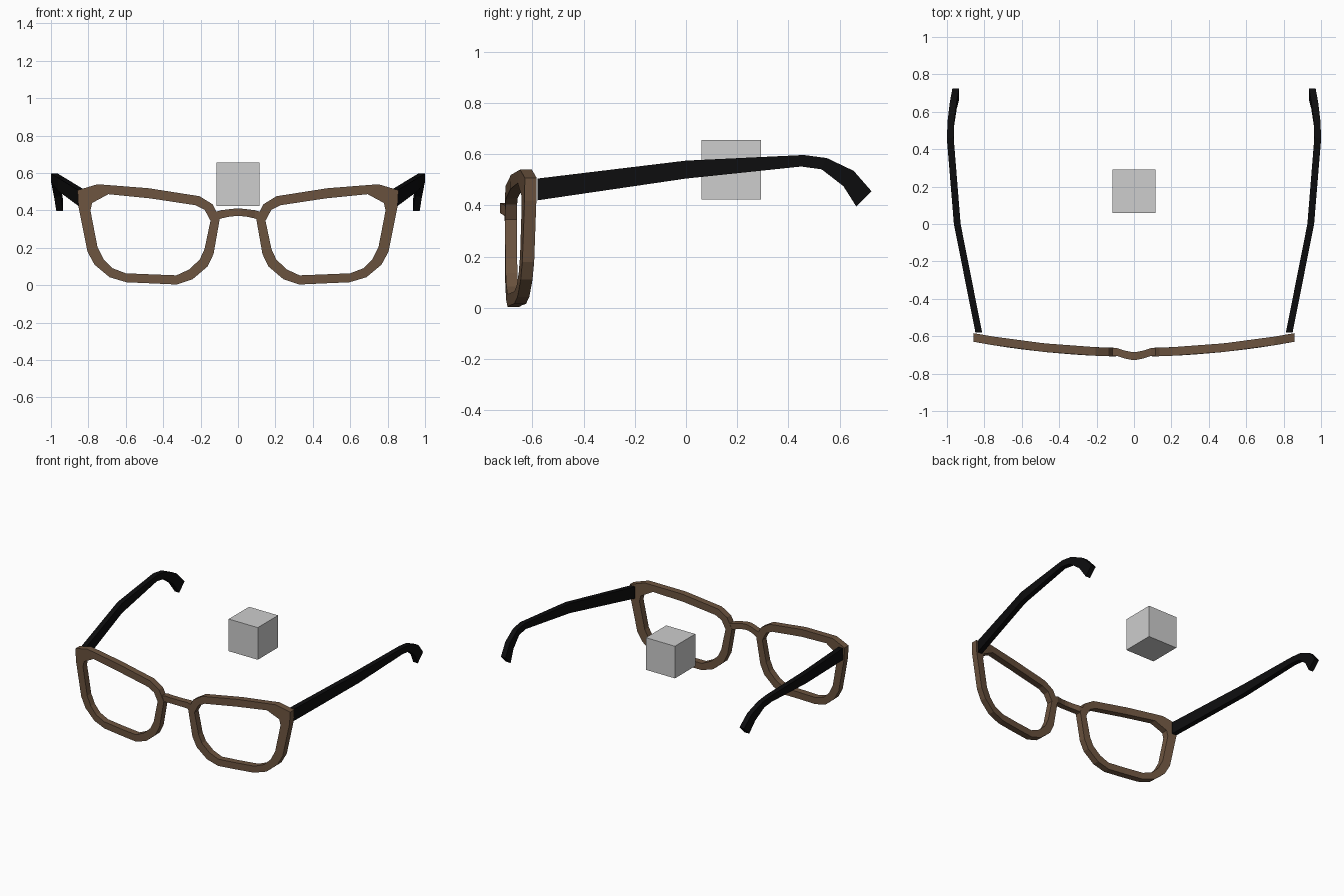
import bpy, bmesh

if "Cube" in bpy.data.objects:
    bpy.data.objects.remove(bpy.data.objects["Cube"])

def material(name, rgb):
    m = bpy.data.materials.new(name)
    m.diffuse_color = (*rgb, 1)
    m.use_nodes = True
    m.node_tree.nodes["Principled BSDF"].inputs["Base Color"].default_value = m.diffuse_color
    return m

brown = material("brown frame", (0.15, 0.088, 0.05))
black = material("black temple", (0.004, 0.004, 0.0045))
grey = material("grey cube", (0.61, 0.61, 0.61))

def loft(name, sections, mat, closed=False, mirror=False):
    """Skin four-cornered sections; loop them or cap the ends."""
    bm = bmesh.new()
    rows = [[bm.verts.new(p) for p in s] for s in sections]
    n = len(rows)
    for i in range(n if closed else n - 1):
        a, b = rows[i], rows[(i + 1) % n]
        for k in range(4):
            bm.faces.new((a[k], a[(k + 1) % 4], b[(k + 1) % 4], b[k]))
    if not closed:
        bm.faces.new(rows[0])
        bm.faces.new(rows[-1])
    bmesh.ops.recalc_face_normals(bm, faces=bm.faces)
    me = bpy.data.meshes.new(name)
    bm.to_mesh(me)
    bm.free()
    ob = bpy.data.objects.new(name, me)
    bpy.context.collection.objects.link(ob)
    me.materials.append(mat)
    if mirror:
        ob.modifiers.new("Mirror", 'MIRROR').use_mirror_merge = False
    return ob

# Lens rims: outer (x, z) and inner (x, z) outline, bowed backwards with x
rim = [
    (.858, .508, .780, .440), (.751, .540, .693, .487), (.480, .519, .473, .465),
    (.206, .476, .227, .428), (.136, .433, .178, .403), (.097, .358, .147, .345),
    (.131, .166, .179, .193), (.163, .100, .205, .137), (.243, .032, .262, .084),
    (.329, .004, .329, .053), (.460, .010, .460, .058), (.596, .016, .600, .064),
    (.687, .043, .671, .091), (.767, .110, .719, .139), (.805, .180, .751, .203),
    (.853, .420, .789, .400),
]

def bow(x):
    return -.709 + .108 * x * x

T = .046
loft("lens_rims",
     [[(ox, bow(ox), oz), (ix, bow(ix), iz), (ix, bow(ix) + T, iz), (ox, bow(ox) + T, oz)]
      for ox, oz, ix, iz in rim], brown, closed=True, mirror=True)

# Nose bridge: x, front y, bottom z, top z
half = [(.118, -.704, .345, .393), (.09, -.706, .357, .401),
        (.05, -.719, .366, .406), (.015, -.726, .370, .410)]
stations = [(-x, y, b, t) for x, y, b, t in half] + half[::-1]
loft("nose_bridge",
     [[(x, y, b), (x, y, t), (x, y + .042, t), (x, y + .042, b)]
      for x, y, b, t in stations], brown)

# Temples: centre x, top (y, z), bottom (y, z)
arm = [(.830, -.58, .505, -.58, .420), (.945, 0, .575, 0, .505),
       (.982, .46, .597, .45, .552), (.979, .55, .585, .53, .541),
       (.966, .655, .535, .615, .475), (.953, .725, .455, .665, .396)]
W = .018
loft("temples",
     [[(x - W, ty, tz), (x + W, ty, tz), (x + W, by, bz), (x - W, by, bz)]
      for x, ty, tz, by, bz in arm], black, mirror=True)

# Floating cube between the temples
bpy.ops.mesh.primitive_cube_add(size=.232, location=(0, .176, .54))
cube = bpy.context.object
cube.name = "floating_cube"
cube.data.materials.append(grey)
